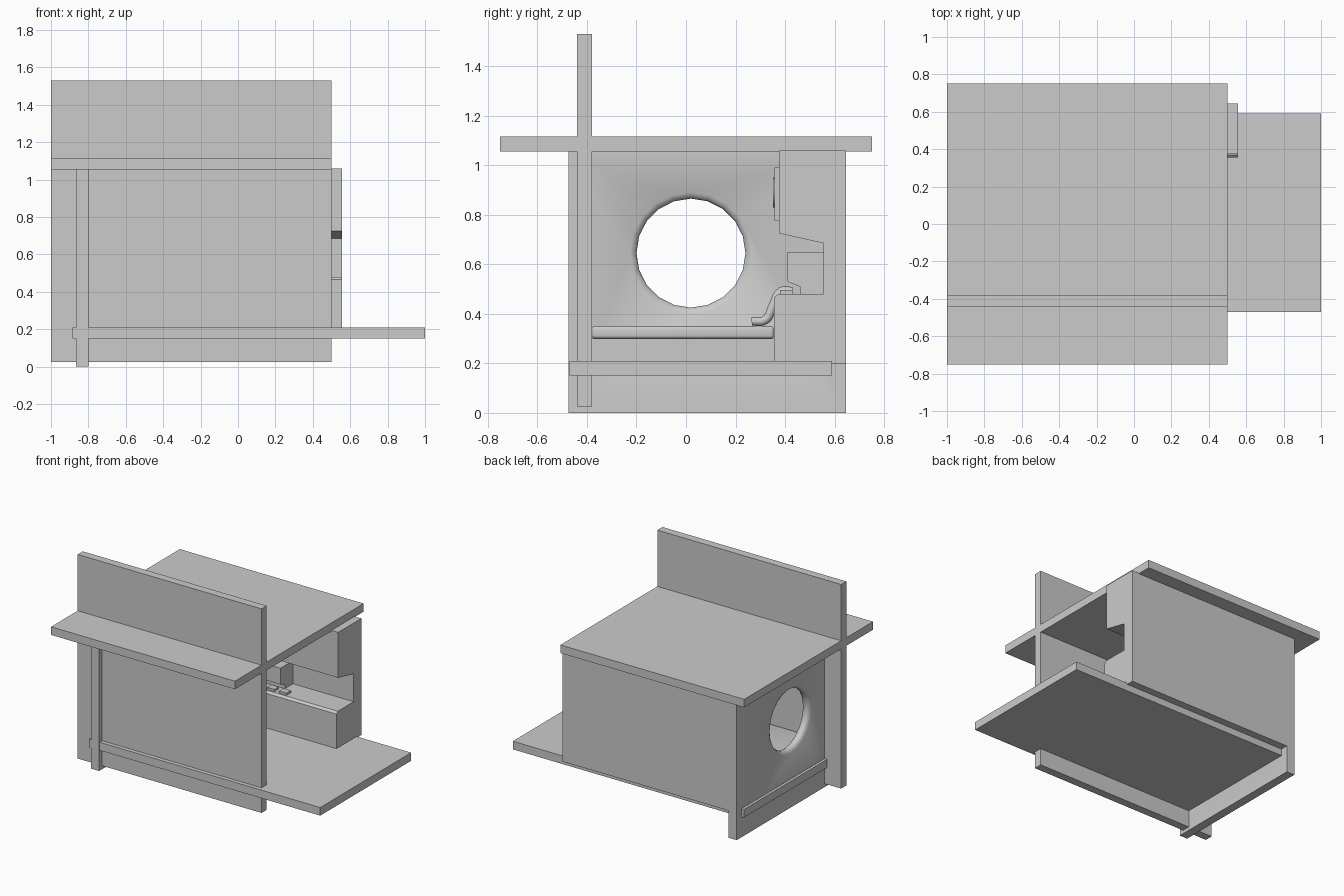
import bpy, bmesh, math
from mathutils import Vector

if "Cube" in bpy.data.objects:
    bpy.data.objects.remove(bpy.data.objects["Cube"])


def make(name, bm):
    bmesh.ops.recalc_face_normals(bm, faces=bm.faces)
    me = bpy.data.meshes.new(name)
    bm.to_mesh(me)
    bm.free()
    ob = bpy.data.objects.new(name, me)
    bpy.context.collection.objects.link(ob)
    return ob


def box(name, x, y, z):
    bm = bmesh.new()
    bmesh.ops.create_cube(bm, size=1)
    for v in bm.verts:
        v.co = Vector([a[0] + (c + 0.5) * (a[1] - a[0]) for a, c in zip((x, y, z), v.co)])
    return make(name, bm)


def extrude_x(name, profile, x0, x1):
    bm = bmesh.new()
    f = bm.faces.new([bm.verts.new((x0, y, z)) for y, z in profile])
    r = bmesh.ops.extrude_face_region(bm, geom=[f])
    for v in r["geom"]:
        if isinstance(v, bmesh.types.BMVert):
            v.co.x = x1
    return make(name, bm)


def lathe_x(name, profile, cy, cz, n=20):
    # closed solid of revolution around the x direction, profile = (x, radius)
    bm = bmesh.new()
    rings = [[bm.verts.new((x, cy + r * math.cos(math.tau * i / n), cz + r * math.sin(math.tau * i / n)))
              for i in range(n)] for x, r in profile]
    for a, b in zip(rings, rings[1:]):
        for i in range(n):
            bm.faces.new((a[i], a[(i + 1) % n], b[(i + 1) % n], b[i]))
    bm.faces.new(rings[0])
    bm.faces.new(rings[-1])
    return make(name, bm)


def tube(name, pts, radius):
    cu = bpy.data.curves.new(name, 'CURVE')
    cu.dimensions = '3D'
    cu.bevel_depth = radius
    cu.bevel_resolution = 2
    cu.use_fill_caps = True
    sp = cu.splines.new('BEZIER')
    sp.bezier_points.add(len(pts) - 1)
    sp.resolution_u = 5
    for p, c in zip(sp.bezier_points, pts):
        p.co = c
        p.handle_left_type = p.handle_right_type = 'AUTO'
    ob = bpy.data.objects.new(name, cu)
    bpy.context.collection.objects.link(ob)
    return ob


def apply_smooth(ob, angle=40):
    bpy.ops.object.select_all(action='DESELECT')
    ob.select_set(True)
    bpy.context.view_layer.objects.active = ob
    for m in list(ob.modifiers):
        bpy.ops.object.modifier_apply(modifier=m.name)
    bpy.ops.object.shade_smooth_by_angle(angle=math.radians(angle))


# main crossing slabs
box("roof", (-1, 0.5), (-0.75, 0.75), (1.055, 1.115))
box("front_wall", (-1, 0.5), (-0.44, -0.38), (0.025, 1.53))
box("floor", (-0.885, 1.0), (-0.47, 0.59), (0.15, 0.21))

# side wall with a flared round window
wall = box("window_wall", (-0.865, -0.80), (-0.475, 0.645), (0, 1.055))
flare = [(-0.89, 0.265), (-0.865, 0.245), (-0.855, 0.228), (-0.842, 0.22),
         (-0.823, 0.22), (-0.81, 0.228), (-0.80, 0.245), (-0.775, 0.265)]
cutter = lathe_x("window_cutter", flare, 0.02, 0.645)
cutter.hide_render = True
mod = wall.modifiers.new("window", 'BOOLEAN')
mod.operation = 'DIFFERENCE'
mod.solver = 'EXACT'
mod.object = cutter
apply_smooth(wall)
bpy.data.objects.remove(cutter)

# back wall with counter, niche and upper cabinet in one profile
extrude_x("kitchen_unit", [(0.645, 0.2), (0.645, 1.06), (0.375, 1.06), (0.375, 0.725),
                           (0.555, 0.685), (0.555, 0.48), (0.37, 0.48), (0.355, 0.465),
                           (0.355, 0.2)], -0.845, 0.555)

# machine standing on the counter
extrude_x("counter_machine", [(0.41, 0.65), (0.555, 0.65), (0.555, 0.48), (0.46, 0.48),
                              (0.46, 0.51), (0.41, 0.53)], -0.2, 0.06)

# small things on the counter
for i, x in enumerate((0.0, 0.10)):
    box(f"counter_item_{i + 1}", (x - 0.03, x + 0.03), (0.38, 0.43), (0.48, 0.497))

# bench along the window wall
seat = box("bench_seat", (-0.80, -0.4), (-0.38, 0.355), (0.30, 0.35))
bev = seat.modifiers.new("bevel", 'BEVEL')
bev.width = 0.012
bev.segments = 3
apply_smooth(seat)
box("bench_base", (-0.80, -0.4), (-0.38, 0.355), (0.21, 0.30))

# bent smooth piece hanging over the counter edge
tube("draped_tail", [(-0.1, 0.265, 0.37), (-0.1, 0.32, 0.375), (-0.1, 0.35, 0.43),
                     (-0.1, 0.385, 0.49), (-0.1, 0.43, 0.49)], 0.018)

# panel with a disc on the upper cabinet
box("cabinet_panel", (-0.4, -0.1), (0.358, 0.375), (0.775, 0.99))
bm = bmesh.new()
bmesh.ops.create_cone(bm, cap_ends=True, segments=16, radius1=0.06, radius2=0.06, depth=0.01)
for v in bm.verts:
    v.co = Vector((v.co.x - 0.25, 0.357 + v.co.z, 0.89 + v.co.y))
apply_smooth(make("panel_disc", bm))
